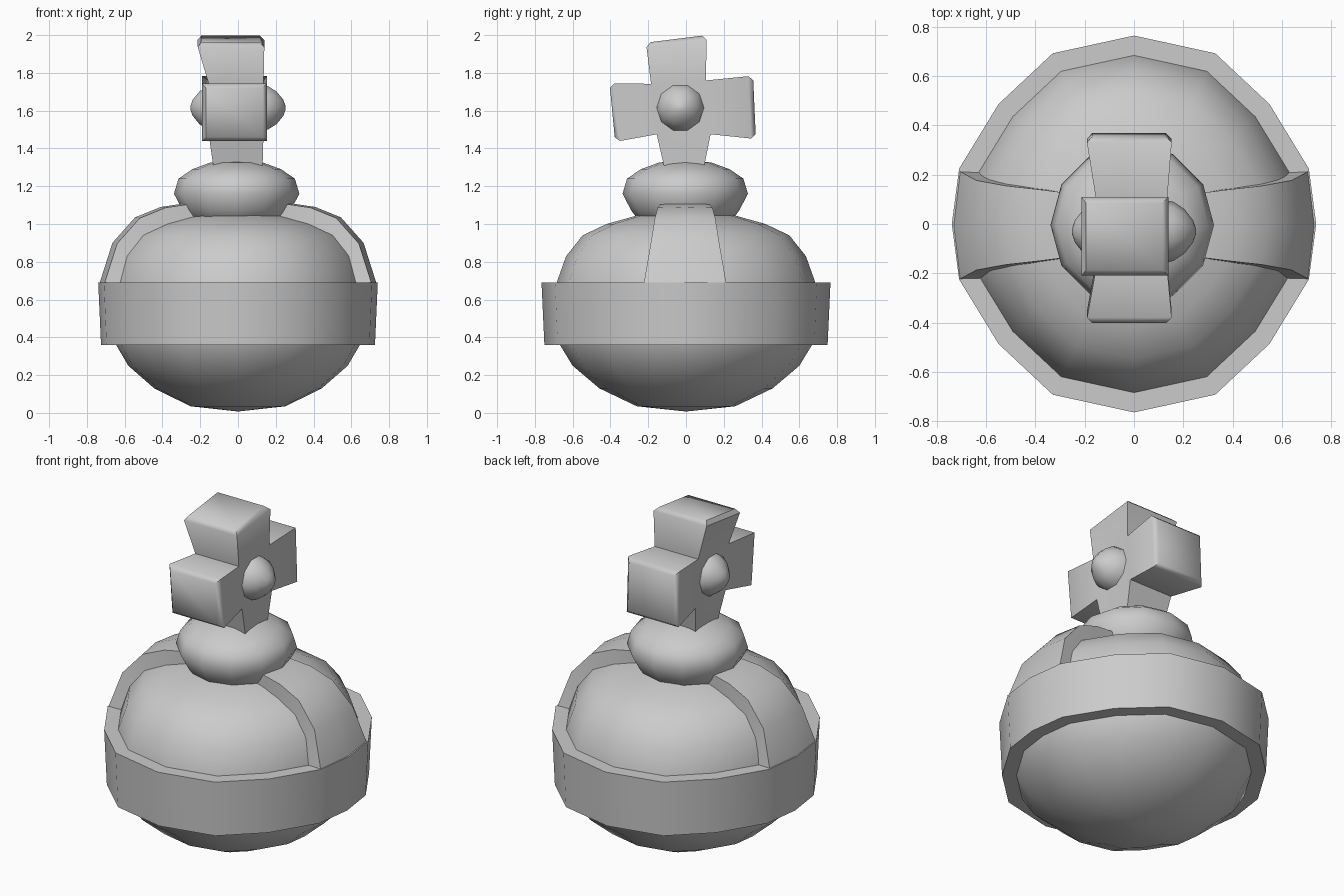
import bpy, bmesh, math

if "Cube" in bpy.data.objects:
    bpy.data.objects.remove(bpy.data.objects["Cube"])


def make(name, verts, faces, angle=40, bevel=0):
    me = bpy.data.meshes.new(name)
    me.from_pydata(verts, [], faces)
    bm = bmesh.new()
    bm.from_mesh(me)
    bmesh.ops.remove_doubles(bm, verts=bm.verts, dist=1e-5)
    bmesh.ops.recalc_face_normals(bm, faces=bm.faces)
    bm.to_mesh(me)
    bm.free()
    me.shade_smooth()
    me.set_sharp_from_angle(angle=math.radians(angle))
    ob = bpy.data.objects.new(name, me)
    bpy.context.collection.objects.link(ob)
    return ob


def lathe(name, ring, profile, angle=40, closed=False, place=lambda x, y, z: (x, y, z)):
    """Sweep a (scale, z) profile around a unit ring of (x, y) points."""
    n, m = len(ring), len(profile)
    verts = [place(x * r, y * r, z) for r, z in profile for x, y in ring]
    faces = []
    for i in range(m if closed else m - 1):
        j = (i + 1) % m
        for k in range(n):
            l = (k + 1) % n
            faces.append((i * n + k, i * n + l, j * n + l, j * n + k))
    if not closed:
        faces += [tuple(range(n)), tuple(range((m - 1) * n, m * n))]
    return make(name, verts, faces, angle)


def circle(n):
    return [(math.cos(2 * math.pi * k / n), math.sin(2 * math.pi * k / n)) for k in range(n)]


# Slightly uneven 16-sided outline shared by orb and belt
quarter = [(.74, 0), (.71, .225), (.55, .487), (.33, .693)]
half = quarter + [(0, .765)] + [(-x, y) for x, y in quarter[:0:-1]]
outline = half + [(-x, -y) for x, y in half]

# Orb body
lathe("orb", outline, [(.01, .008), (.34, .035), (.60, .13), (.785, .25), (.88, .37), (.92, .52),
                       (.895, .69), (.83, .83), (.715, .94), (.55, 1.0), (.34, 1.045), (.1, 1.06)], 50)

# Flat belt around the middle
lathe("belt", outline, [(.86, .36), (.98, .36), (1, .69), (.86, .69)], 40, True)

# Two tapered straps climbing from belt to knob: outer x, outer z, half width, inner x, inner z
stations = [(.735, .68, .22, .62, .66), (.665, .90, .182, .54, .82), (.545, 1.035, .16, .44, .92),
            (.41, 1.09, .145, .35, .97), (.29, 1.108, .13, .27, 1.0), (.2, 1.108, .125, .2, 1.0)]
for side, label in ((1, "right"), (-1, "left")):
    verts, faces = [], []
    for x, z, w, ix, iz in stations:
        for px, py, pz in ((ix, -w, iz), (x - .025, -w, z - .004), (x, 0, z),
                           (x - .025, w, z - .004), (ix, w, iz)):
            verts.append((side * px, py - .005, pz))
    for i in range(len(stations) - 1):
        for k in range(5):
            l = (k + 1) % 5
            faces.append((i * 5 + k, i * 5 + l, i * 5 + 5 + l, i * 5 + 5 + k))
    faces += [tuple(range(5)), tuple(range(len(verts) - 5, len(verts)))]
    make("strap_" + label, verts, faces)

# Knob
lathe("knob", circle(12), [(.2, 1.0), (.255, 1.03), (.285, 1.07), (.332, 1.16), (.308, 1.24),
                           (.235, 1.29), (.14, 1.325), (.05, 1.335)], 60,
      place=lambda x, y, z: (x - .007, y - .004, z))

# Cross: four flared arms around a central block, corners as (y, z)
inner = [(-.155, 1.475), (.13, 1.475), (.105, 1.76), (-.185, 1.742)]
ends = [  # end corners with the x range at the tip
    [(-.115, 1.30), (.095, 1.30), -.13, .13],
    [(.37, 1.45), (.355, 1.785), -.195, .155],
    [(.11, 2.0), (-.212, 1.96), -.22, .14],
    [(-.405, 1.745), (-.375, 1.435), -.195, .155]]
verts = [(x, y, z) for x in (-.155, .135) for y, z in inner]
faces = [(0, 1, 2, 3), (4, 5, 6, 7)]
for i, (a, b, lo, hi) in enumerate(ends):
    j, s = (i + 1) % 4, len(verts)
    verts += [(lo, *a), (lo, *b), (hi, *b), (hi, *a)]
    faces += [(i, j, s + 1, s), (i + 4, j + 4, s + 2, s + 3),
              (i, s, s + 3, i + 4), (j, s + 1, s + 2, j + 4), (s, s + 1, s + 2, s + 3)]
cross = make("cross", verts, faces, 35)
bm = bmesh.new()
bm.from_mesh(cross.data)
tips = [e for e in bm.edges if all(v.index >= 12 for v in e.verts)
        and (e.verts[0].index // 4 == e.verts[1].index // 4)]
bmesh.ops.bevel(bm, geom=tips, offset=.025, segments=1, affect='EDGES')
bm.to_mesh(cross.data)
bm.free()
cross.data.shade_smooth()
cross.data.set_sharp_from_angle(angle=math.radians(50))

# Round studs on both faces of the cross
for side, label in ((1, "right"), (-1, "left")):
    lathe("stud_" + label, circle(10), [(.13, .11), (.12, .16), (.09, .205), (.045, .24), (.01, .252)], 70,
          place=lambda x, y, z, s=side: (s * z, x - .03, y + 1.615))
